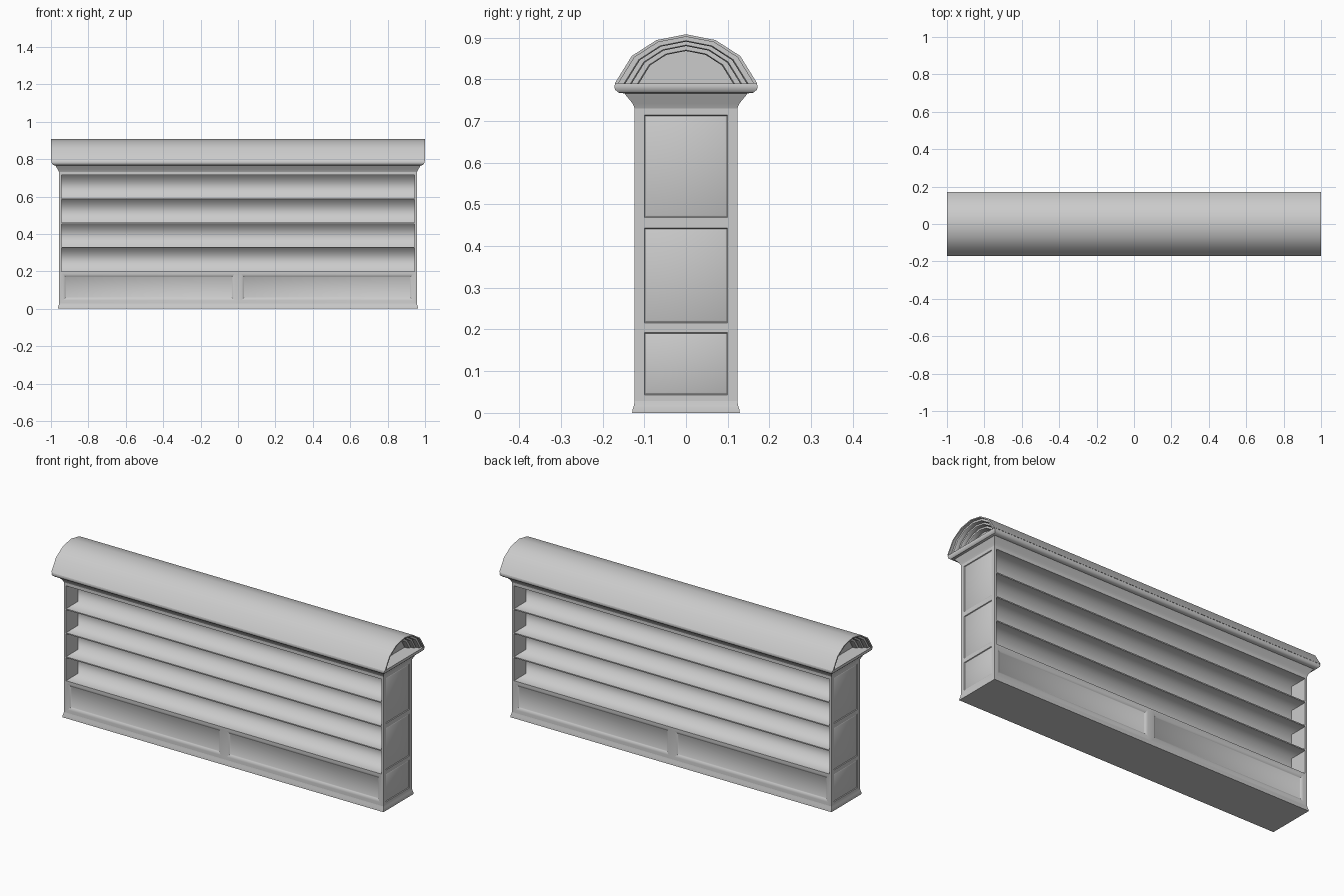
import bpy, bmesh
from math import radians, pi
from mathutils import Matrix

if "Cube" in bpy.data.objects:
    bpy.data.objects.remove(bpy.data.objects["Cube"])

HX, HY = 0.957, 0.123      # body half sizes
CORE = 0.022               # half thickness of the central divider
SHELVES = [0.2, 0.33, 0.46, 0.59, 0.72]
TOP = 0.735


def finish(name, bm, angle=35, turn=0.0):
    me = bpy.data.meshes.new(name)
    bm.to_mesh(me)
    bm.free()
    ob = bpy.data.objects.new(name, me)
    bpy.context.collection.objects.link(ob)
    ob.matrix_world = Matrix.Rotation(turn, 4, 'Z')
    bpy.ops.object.select_all(action='DESELECT')
    ob.select_set(True)
    bpy.context.view_layer.objects.active = ob
    bpy.ops.object.shade_smooth_by_angle(angle=radians(angle))
    return ob


def loft(name, rings, closed=True, angle=35):
    """Skin a row of point rings and cap both ends."""
    bm = bmesh.new()
    rows = [[bm.verts.new(p) for p in r] for r in rings]
    n = len(rows[0])
    for a, b in zip(rows, rows[1:]):
        for i in range(n if closed else n - 1):
            j = (i + 1) % n
            bm.faces.new((a[i], a[j], b[j], b[i]))
    bm.faces.new(rows[0][::-1])
    bm.faces.new(rows[-1])
    bmesh.ops.recalc_face_normals(bm, faces=bm.faces)
    return finish(name, bm, angle)


def rect_loft(name, profile):
    """Moulding from (half x, half y, z) levels."""
    return loft(name, [[(-x, -y, z), (x, -y, z), (x, y, z), (-x, y, z)] for x, y, z in profile])


def sheet(name, pts, half, turn, angle=35):
    """Sweep a (y, z) profile along x."""
    bm = bmesh.new()
    a = [bm.verts.new((-half, y, z)) for y, z in pts]
    b = [bm.verts.new((half, y, z)) for y, z in pts]
    for i in range(len(pts) - 1):
        bm.faces.new((a[i], b[i], b[i + 1], a[i + 1]))
    return finish(name, bm, angle, turn)


def panelled(name, us, vs, out, turn, steps):
    """Framed board facing -y; every odd grid cell becomes a sunk panel."""
    bm = bmesh.new()
    g = [[bm.verts.new((u, -out, v)) for u in us] for v in vs]
    cells = []
    for j in range(len(vs) - 1):
        for i in range(len(us) - 1):
            f = bm.faces.new((g[j][i], g[j][i + 1], g[j + 1][i + 1], g[j + 1][i]))
            if i % 2 and j % 2:
                cells.append(f)
    rim = [e for e in bm.edges if e.is_boundary]
    for t, d in steps:
        bm.normal_update()
        bmesh.ops.inset_individual(bm, faces=cells, thickness=t, depth=d)
    ret = bmesh.ops.extrude_edge_only(bm, edges=rim)
    for v in ret['geom']:
        if isinstance(v, bmesh.types.BMVert):
            v.co.y += 0.01
    return finish(name, bm, 40, turn)


# plinth and cornice mouldings
rect_loft("plinth", [(HX + .005, .129, 0), (HX + .005, .128, .008),
                     (HX + .002, .125, .018), (HX, HY, .028)])
rect_loft("cornice", [(HX, HY, .73), (.962, .128, .742), (.973, .143, .76), (.976, .147, .766),
                      (.988, .162, .768), (.995, .170, .775), (.997, .172, .783), (.996, .170, .79)])

# both shelf faces
for side, turn in (("front", 0.0), ("back", pi)):
    panelled(side + "_base_panels", [-HX, -.935, -.018, .018, .935, HX], [0, .045, .185, .2],
             HY, turn, [(.018, -.008), (.004, -.002)])
    for k, (lo, hi) in enumerate(zip(SHELVES, SHELVES[1:])):
        sheet(f"{side}_shelf_bay_{k+1}", [(-HY, lo), (-CORE, lo), (-CORE, hi - .006), (-HY, hi - .006)],
              .95, turn, 120)
        sheet(f"{side}_shelf_lip_{k+1}", [(-HY, hi - .006), (-HY, hi if k < 3 else TOP)], .95, turn)

# end walls: panelled outside, plain inner skin
for side, turn, s in (("right", pi / 2, 1), ("left", -pi / 2, -1)):
    panelled(side + "_end_panels", [-HY, -.1, .1, HY],
             [0, .043, .193, .216, .443, .468, .714, TOP], HX, turn,
             [(.003, -.004), (.005, .002)])
    bm = bmesh.new()
    bmesh.ops.create_cube(bm, size=1, matrix=Matrix.Translation((s * .9475, 0, TOP / 2))
                          @ Matrix.Diagonal((.005, 2 * HY - .001, TOP, 1)))
    finish(side + "_inner_wall", bm)

# arched roof with stepped, recessed ends
ARCH = [(-.171, 0), (-.130, .066), (-.071, .104), (0, .118), (.071, .104), (.130, .066), (.171, 0)]
END = [(.60, .92), (.66, .92), (.66, .94), (.68, .945), (.76, .945), (.76, .96), (.78, .965),
       (.85, .965), (.85, .98), (.87, .985), (.95, .985), (.95, 1.0), (1.0, 1.0)]
stations = [(s, -x) for s, x in END] + END[::-1]
loft("arched_roof", [[(x, y * s, .79 + z * s) for y, z in ARCH] for s, x in stations], closed=False)
